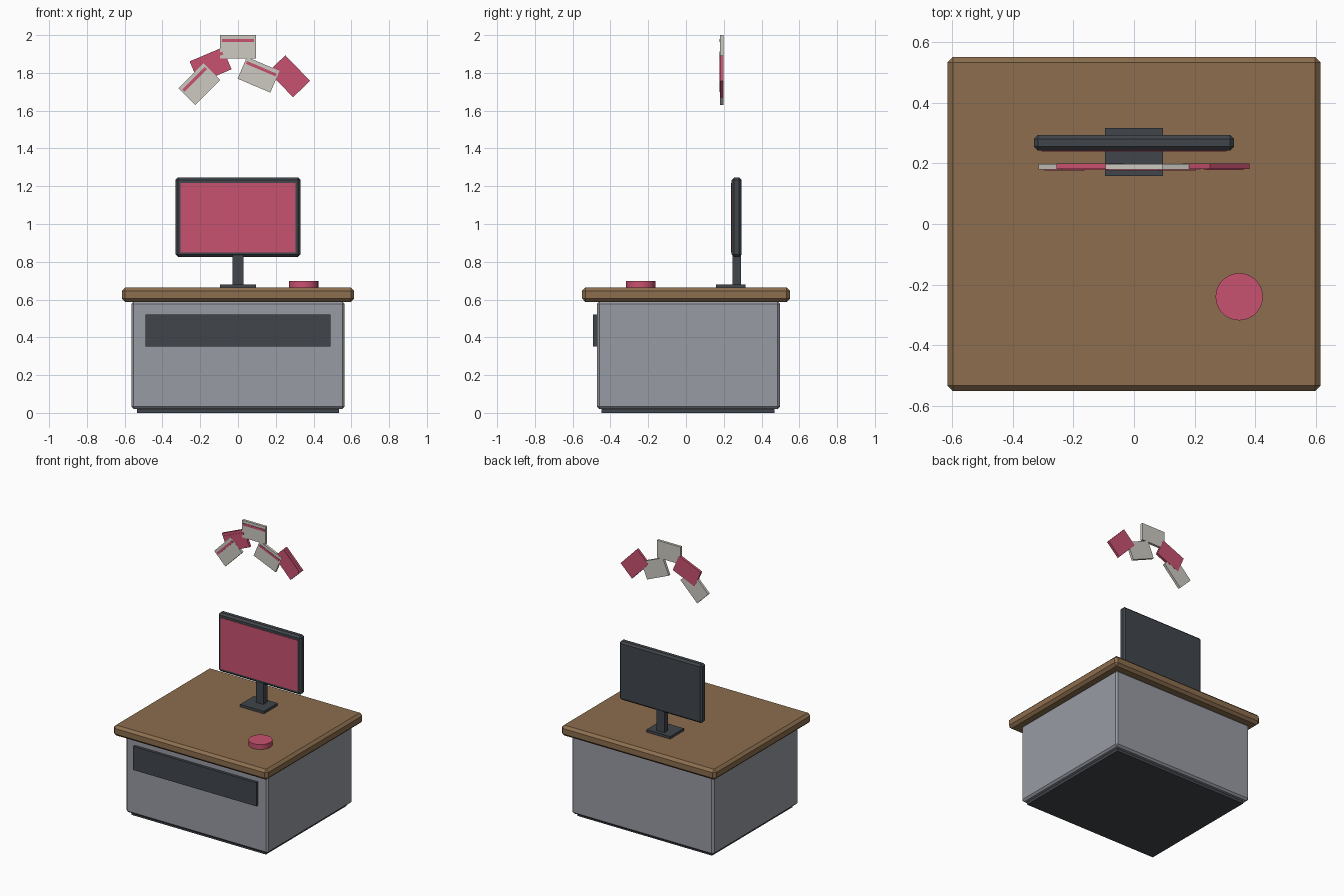
import bpy, bmesh, math
from mathutils import Matrix, Vector

if "Cube" in bpy.data.objects:
    bpy.data.objects.remove(bpy.data.objects["Cube"])


def material(name, r, g, b):
    m = bpy.data.materials.new(name)
    m.diffuse_color = (r, g, b, 1)
    m.use_nodes = True
    m.node_tree.nodes["Principled BSDF"].inputs["Base Color"].default_value = m.diffuse_color
    return m


WOOD = material("brown wood", 0.262, 0.155, 0.076)
GREY = material("cool grey", 0.312, 0.326, 0.368)
DARK = material("dark slate", 0.052, 0.060, 0.070)
PINK = material("rose pink", 0.58, 0.084, 0.160)
PALE = material("pale paper", 0.61, 0.59, 0.535)


def finish(name, bm, mat, matrix=None):
    me = bpy.data.meshes.new(name)
    bm.to_mesh(me)
    bm.free()
    me.materials.append(mat)
    ob = bpy.data.objects.new(name, me)
    if matrix:
        ob.matrix_world = matrix
    bpy.context.collection.objects.link(ob)
    return ob


def box(name, x, y, z, mat, bevel=0.0, matrix=None):
    """Box from (min, max) ranges with an optional chamfer on every edge."""
    bm = bmesh.new()
    bmesh.ops.create_cube(bm, size=1)
    for v in bm.verts:
        v.co = Vector([(lo + hi) / 2 + c * (hi - lo)
                       for c, (lo, hi) in zip(v.co, (x, y, z))])
    if bevel:
        bmesh.ops.bevel(bm, geom=bm.edges[:], offset=bevel, segments=1,
                        affect='EDGES', profile=0.5)
    return finish(name, bm, mat, matrix)


# Desk
box("plinth", (-0.535, 0.535), (-0.447, 0.468), (0, 0.04), DARK)
box("cabinet", (-0.565, 0.565), (-0.472, 0.498), (0.02, 0.59), GREY, 0.013)
box("front_panel", (-0.49, 0.49), (-0.492, -0.465), (0.352, 0.522), DARK)
box("desk_top", (-0.615, 0.615), (-0.551, 0.551), (0.588, 0.663), WOOD, 0.018)

# Monitor
box("stand_base", (-0.095, 0.095), (0.159, 0.316), (0.655, 0.681), DARK)
box("stand_post", (-0.03, 0.03), (0.245, 0.29), (0.675, 0.86), DARK)
box("monitor_case", (-0.33, 0.33), (0.242, 0.294), (0.825, 1.247), DARK, 0.013)
box("screen", (-0.305, 0.305), (0.239, 0.246), (0.85, 1.217), PINK)

# Round button on the desk
bm = bmesh.new()
bmesh.ops.create_cone(bm, cap_ends=True, segments=28, radius1=0.078,
                      radius2=0.078, depth=0.04)
button = finish("desk_button", bm, PINK, Matrix.Translation((0.347, -0.24, 0.678)))
for p in button.data.polygons:
    p.use_smooth = abs(p.normal.z) < 0.5
for e in button.data.edges:
    a, b = (button.data.vertices[i].co for i in e.vertices)
    e.use_edge_sharp = abs(a.z - b.z) < 0.001

# Arc of floating cards: x, z, tilt in degrees, colour
cards = [(-0.205, 1.741, 45, PALE), (-0.145, 1.84, 23, PINK),
         (0.0, 1.9375, 0, PALE), (0.109, 1.79, -23, PALE),
         (0.271, 1.782, -46, PINK)]
for i, (cx, cz, tilt, mat) in enumerate(cards, 1):
    y = 0.19 if mat is PINK else 0.189
    m = (Matrix.Translation((cx, y, cz))
         @ Matrix.Rotation(-math.radians(tilt), 4, 'Y'))
    box(f"card_{i}", (-0.094, 0.094), (-0.009, 0.009), (-0.0625, 0.0625), mat, matrix=m)
    box(f"card_stripe_{i}", (-0.085, 0.085), (-0.012, -0.006), (0.027, 0.043), PINK, matrix=m)
